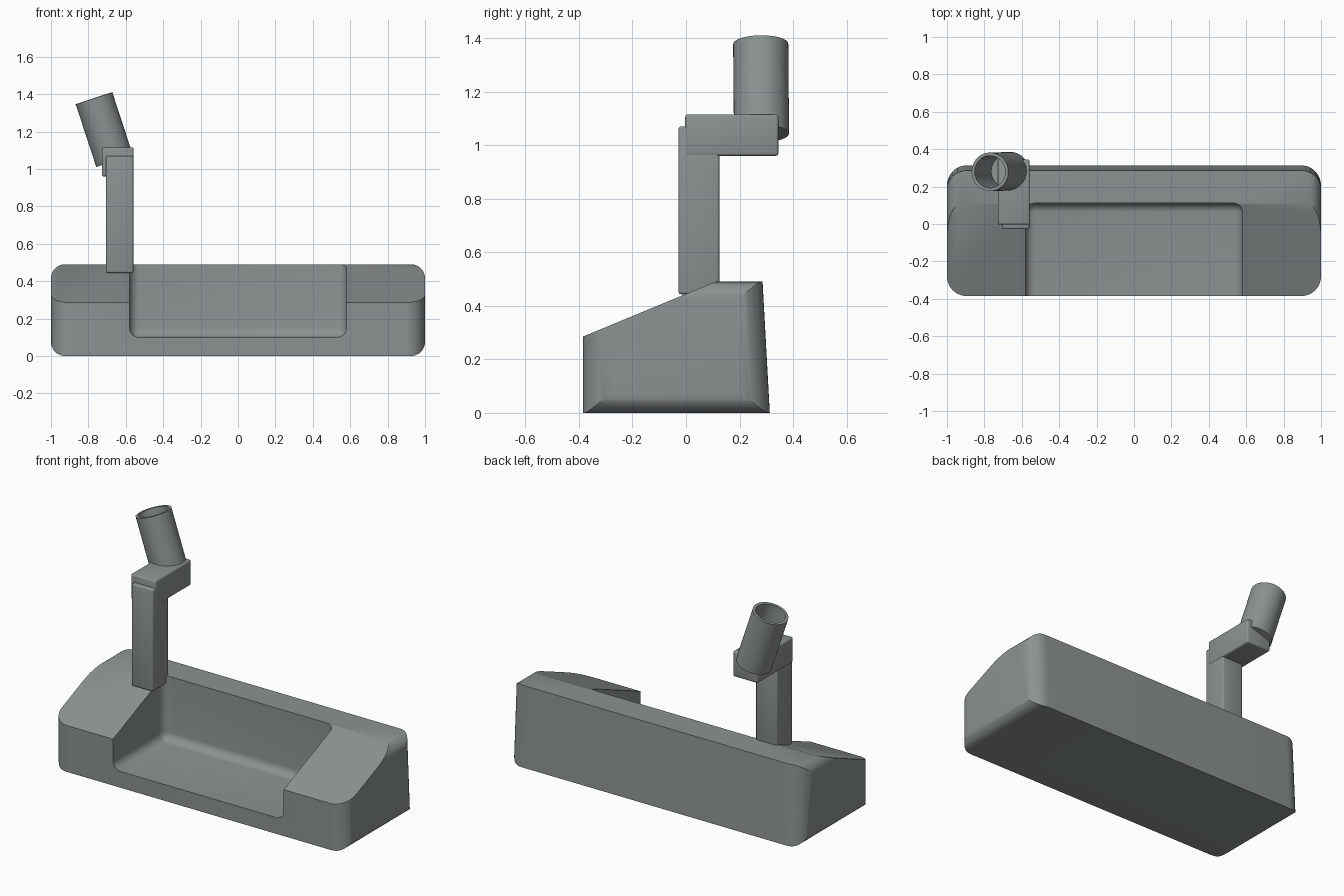
import bpy, bmesh, math
from mathutils import Vector, Matrix

if "Cube" in bpy.data.objects:
    bpy.data.objects.remove(bpy.data.objects["Cube"])

metal = bpy.data.materials.new("brushed_grey")
metal.diffuse_color = (0.26, 0.285, 0.285, 1)
metal.use_nodes = True
metal.node_tree.nodes["Principled BSDF"].inputs["Base Color"].default_value = metal.diffuse_color


def rounded_rect(a0, a1, b0, b1, r, n=10):
    """Outline of a rectangle with quarter-circle corners."""
    pts = []
    corners = [(a1 - r, b1 - r), (a0 + r, b1 - r), (a0 + r, b0 + r), (a1 - r, b0 + r)]
    for k, (ca, cb) in enumerate(corners):
        for i in range(n + 1):
            t = math.pi / 2 * (k + i / n)
            pts.append((ca + r * math.cos(t), cb + r * math.sin(t)))
    return pts


def finish(name, bm):
    bmesh.ops.recalc_face_normals(bm, faces=bm.faces)
    me = bpy.data.meshes.new(name)
    bm.to_mesh(me)
    bm.free()
    ob = bpy.data.objects.new(name, me)
    bpy.context.collection.objects.link(ob)
    me.materials.append(metal)
    return ob


def prism(name, pts, place, lo, hi):
    """Extrude an outline between two depths; place maps (a, b, depth) to xyz."""
    bm = bmesh.new()
    rings = [[bm.verts.new(place(a, b, d)) for a, b in pts] for d in (lo, hi)]
    bm.faces.new(rings[0])
    bm.faces.new(rings[1])
    for i in range(len(pts)):
        j = (i + 1) % len(pts)
        bm.faces.new((rings[0][i], rings[0][j], rings[1][j], rings[1][i]))
    return finish(name, bm)


def block(name, lo, hi, r, seg):
    """Box between two corners with bevelled edges."""
    lo, hi = Vector(lo), Vector(hi)
    bm = bmesh.new()
    bmesh.ops.create_cube(bm, size=1)
    bmesh.ops.scale(bm, vec=hi - lo, verts=bm.verts)
    bmesh.ops.translate(bm, vec=(lo + hi) / 2, verts=bm.verts)
    bmesh.ops.bevel(bm, geom=bm.edges[:], offset=r, segments=seg, profile=0.5, affect='EDGES')
    return finish(name, bm)


def activate(ob):
    bpy.ops.object.select_all(action='DESELECT')
    bpy.context.view_layer.objects.active = ob
    ob.select_set(True)


def boolean(ob, cutter, op):
    activate(ob)
    m = ob.modifiers.new("cut", 'BOOLEAN')
    m.object, m.operation, m.solver = cutter, op, 'EXACT'
    bpy.ops.object.modifier_apply(modifier=m.name)
    bpy.data.objects.remove(cutter)


def smooth(ob):
    activate(ob)
    bpy.ops.object.shade_smooth_by_angle(angle=math.radians(30))


# Head: rounded in front outline and in plan, with a leaning back face
head = prism("head", rounded_rect(-1, 1, 0, 0.49, 0.075),
             lambda a, b, d: (a, d, b), -0.7, 0.7)
plan = prism("plan_cutter", rounded_rect(-1, 1, -0.385, 0.313, 0.105),
             lambda a, b, d: (a, b - (0.055 * d if b > 0 else 0), d), -0.1, 0.7)
boolean(head, plan, 'INTERSECT')

# Sloping top of the two shoulders
slope = prism("slope_cutter", [(-0.583, 0.203), (0.11, 0.49), (0.11, 0.9), (-0.583, 0.9)],
              lambda a, b, d: (d, a, b), -1.3, 1.3)
boolean(head, slope, 'DIFFERENCE')

# Open cavity with filleted floor and walls
cavity = block("cavity_cutter", (-0.58, -0.8, 0.1), (0.58, 0.112, 0.9), 0.05, 6)
boolean(head, cavity, 'DIFFERENCE')
smooth(head)

# Neck post and the arm that carries the socket
smooth(block("neck_post", (-0.706, -0.028, 0.443), (-0.56, 0.125, 1.07), 0.01, 3))
smooth(block("neck_arm", (-0.728, -0.003, 0.96), (-0.558, 0.345, 1.115), 0.01, 3))

# Tilted hollow socket: lathed wall with a deep blind bore
base, top = Vector((-0.66, 0.282, 1.043)), Vector((-0.77, 0.279, 1.378))
axis = top - base
length = axis.length
profile = [(0.103, 0), (0.103, length), (0.086, length), (0.086, 0.07)]
bm = bmesh.new()
N = 48
rings = [[bm.verts.new((r * math.cos(2 * math.pi * i / N), r * math.sin(2 * math.pi * i / N), z))
          for i in range(N)] for r, z in profile]
for lower, upper in zip(rings, rings[1:]):
    for i in range(N):
        j = (i + 1) % N
        bm.faces.new((lower[i], lower[j], upper[j], upper[i]))
bm.faces.new(rings[0])
bm.faces.new(rings[-1])
turn = axis.to_track_quat('Z', 'Y').to_matrix().to_4x4()
bmesh.ops.transform(bm, matrix=Matrix.Translation(base) @ turn, verts=bm.verts)
smooth(finish("shaft_socket", bm))
